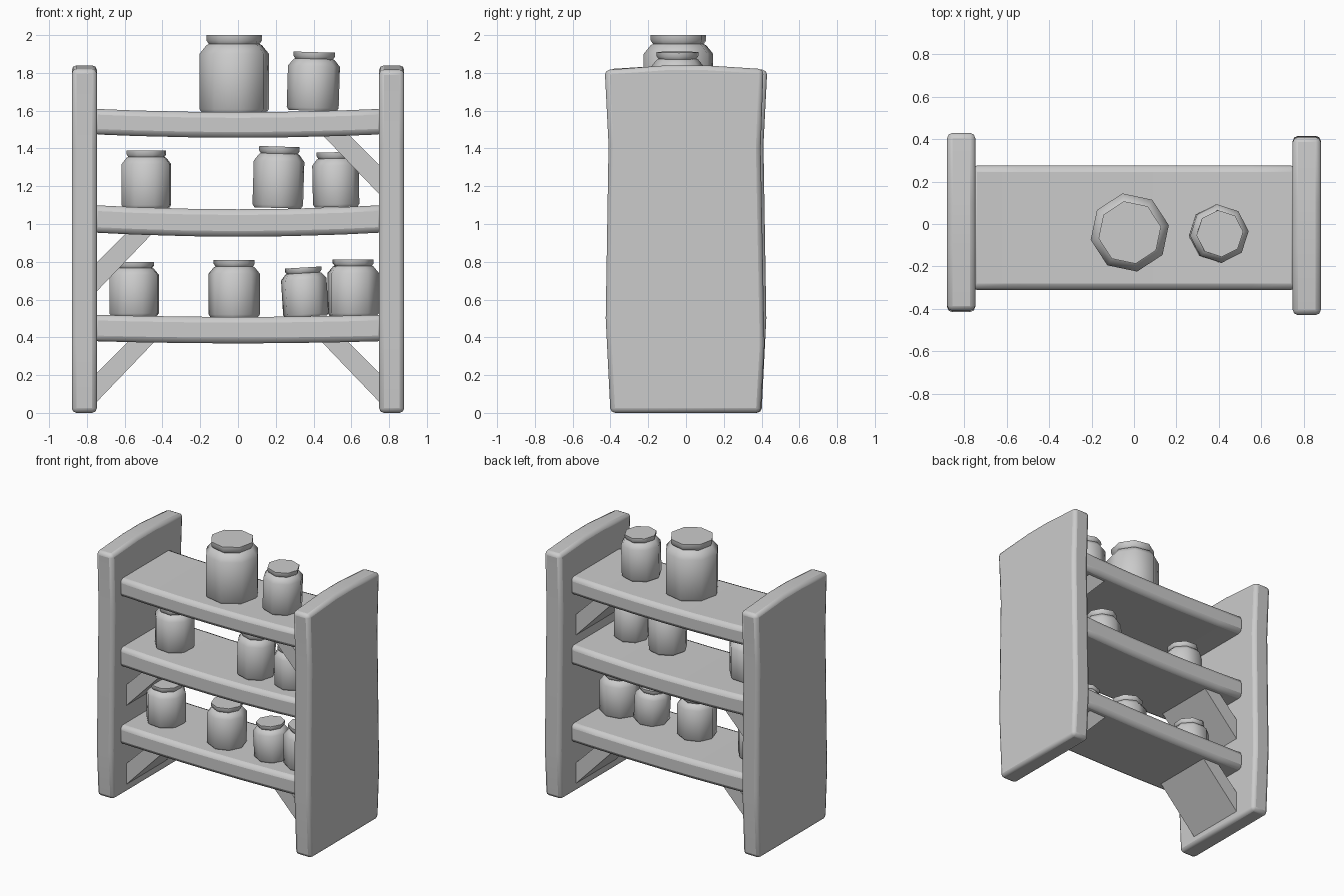
import bpy, bmesh, math, random
from mathutils import Vector

if "Cube" in bpy.data.objects:
    bpy.data.objects.remove(bpy.data.objects["Cube"])

random.seed(4)


def finish(name, bm, angle, bevel=0.0):
    bmesh.ops.recalc_face_normals(bm, faces=bm.faces)
    mesh = bpy.data.meshes.new(name)
    bm.to_mesh(mesh)
    bm.free()
    ob = bpy.data.objects.new(name, mesh)
    bpy.context.collection.objects.link(ob)
    if bevel:
        mod = ob.modifiers.new("worn_edges", 'BEVEL')
        mod.width = bevel
        mod.segments = 2
        mod.limit_method = 'ANGLE'
        mod.angle_limit = math.radians(40)
    bpy.ops.object.select_all(action='DESELECT')
    bpy.context.view_layer.objects.active = ob
    ob.select_set(True)
    bpy.ops.object.shade_smooth_by_angle(angle=math.radians(angle))
    return ob


def prism(name, pts, lo, hi, place, bevel):
    """Extrude a 2D outline between lo and hi; place maps (a, b, depth) to xyz."""
    bm = bmesh.new()
    near = [bm.verts.new(place(a, b, lo)) for a, b in pts]
    far = [bm.verts.new(place(a, b, hi)) for a, b in pts]
    bm.faces.new(near)
    bm.faces.new(far)
    n = len(pts)
    for i in range(n):
        j = (i + 1) % n
        bm.faces.new((near[i], near[j], far[j], far[i]))
    return finish(name, bm, 35, bevel)


def front_xyz(x, z, y):
    return Vector((x, y, z))


def side_xyz(y, z, x):
    return Vector((x, y, z))


# Side panels: the left one is the right one turned half way round
panel = [(-0.40, 0), (0.395, 0), (0.415, 0.36), (0.395, 1.40), (0.41, 1.82),
         (0.10, 1.84), (-0.10, 1.84), (-0.43, 1.815), (-0.41, 1.42), (-0.425, 0.50)]
prism("right_panel", panel, 0.747, 0.88, side_xyz, 0.025)
left = prism("left_panel", panel, 0.747, 0.88, side_xyz, 0.025)
left.rotation_euler.z = math.pi

# Sagging shelves: top height and bottom height at the ends, sag at the middle
for name, top, bottom, sag in (("bottom_shelf", 0.52, 0.38, 0.012),
                               ("middle_shelf", 1.10, 0.955, 0.022),
                               ("top_shelf", 1.61, 1.475, 0.018)):
    xs = [-0.77, -0.55, -0.25, 0.0, 0.25, 0.55, 0.77]
    drop = [sag * (1 - (x / 0.77) ** 2) for x in xs]
    outline = [(x, bottom - d) for x, d in zip(xs, drop)]
    outline += [(x, top - d) for x, d in reversed(list(zip(xs, drop)))]
    prism(name, outline, -0.31, 0.275, front_xyz, 0.03)

# Diagonal braces between shelf undersides and panels
for name, side, z in (("lower_left_brace", -1, 0.37),
                      ("lower_right_brace", 1, 0.37),
                      ("middle_left_brace", -1, 0.955),
                      ("upper_right_brace", 1, 1.47)):
    outline = [(side * x, z + dz) for x, dz in
               ((0.42, 0.03), (0.56, 0.03), (0.77, -0.18), (0.77, -0.335))]
    prism(name, outline, -0.24, 0.22, front_xyz, 0)


# Jars: body, chamfered shoulder, narrow neck and flared flat lid
RINGS = [(0.92, 0), (1, 0.05), (1, 0.76), (0.80, 0.87),
         (0.73, 0.885), (0.80, 0.93), (0.80, 1.0)]


def jar(name, x, y, z, r, h, tilt=0.0, sides=8):
    bm = bmesh.new()
    turn = random.uniform(0, math.tau / sides)
    rings = []
    for k, f in RINGS:
        rings.append([bm.verts.new((r * k * math.cos(turn + math.tau * i / sides),
                                    r * k * math.sin(turn + math.tau * i / sides),
                                    h * f)) for i in range(sides)])
    bm.faces.new(rings[0])
    bm.faces.new(rings[-1])
    for a, b in zip(rings, rings[1:]):
        for i in range(sides):
            j = (i + 1) % sides
            bm.faces.new((a[i], a[j], b[j], b[i]))
    ob = finish(name, bm, 48)
    ob.location = (x, y, z)
    ob.rotation_euler.y = tilt


jar("top_large_jar", -0.02, -0.04, 1.587, 0.187, 0.413)
jar("top_small_jar", 0.395, -0.045, 1.60, 0.138, 0.31, 0.03)
jar("middle_jar_left", -0.485, -0.05, 1.085, 0.138, 0.305)
jar("middle_jar_centre", 0.21, -0.09, 1.085, 0.135, 0.325, 0.03)
jar("middle_jar_right", 0.52, -0.105, 1.09, 0.123, 0.29, -0.02)
jar("bottom_jar_left", -0.55, -0.055, 0.513, 0.138, 0.287)
jar("bottom_jar_centre", -0.02, -0.10, 0.506, 0.136, 0.304)
jar("bottom_jar_tilted", 0.36, -0.11, 0.51, 0.122, 0.26, -0.06)
jar("bottom_jar_right", 0.61, -0.095, 0.513, 0.138, 0.30)
